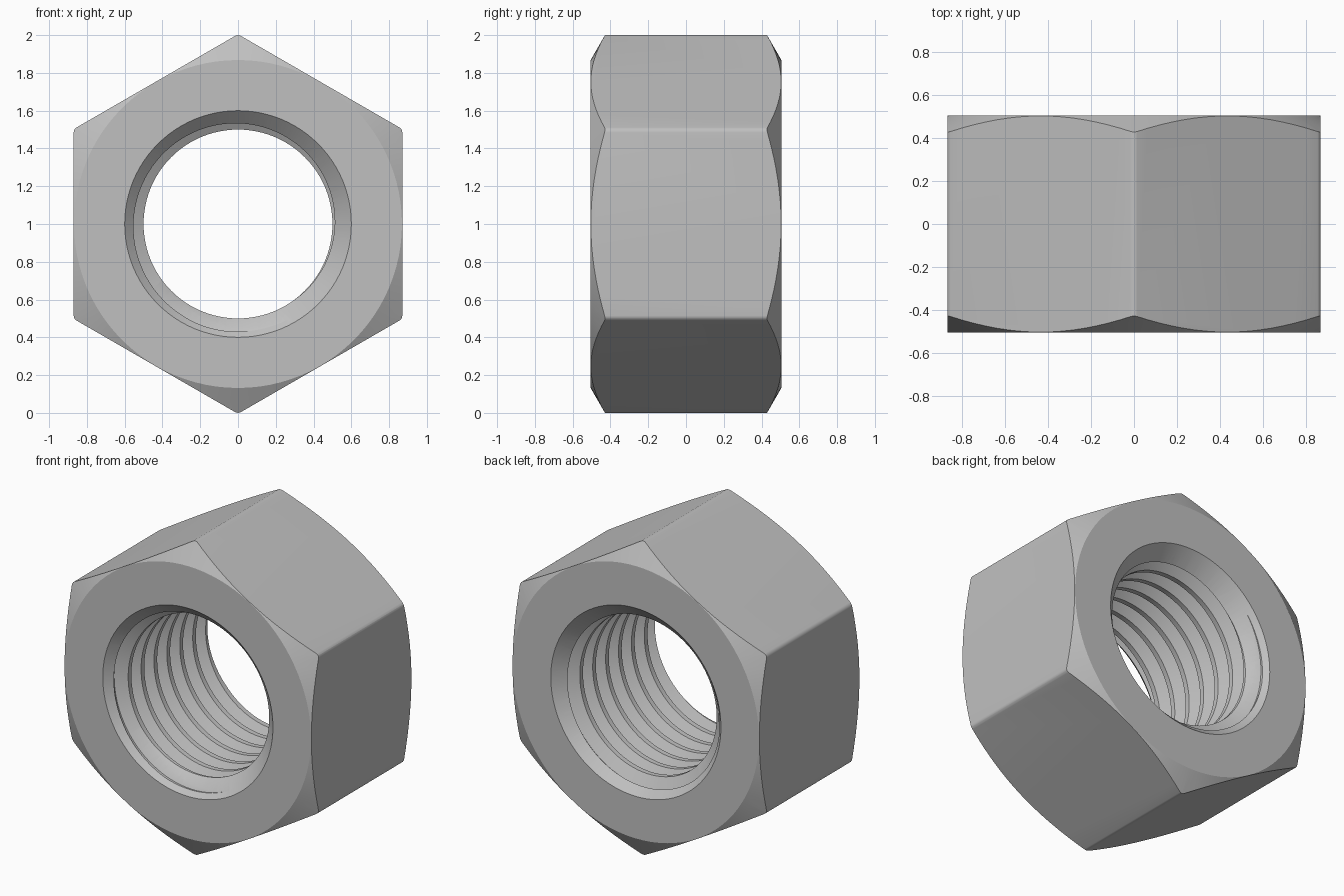
import bpy
import bmesh
from math import sin, cos, pi, tau, radians

if "Cube" in bpy.data.objects:
    bpy.data.objects.remove(bpy.data.objects["Cube"])

HALF = 0.505                  # half thickness of the nut
APOTHEM = 0.87                # half the distance across flats
MINOR, MAJOR = 0.5, 0.57      # thread radii
PITCH = 0.13
STEPS = 96                    # segments round a circle


def add_object(name, bm):
    bmesh.ops.recalc_face_normals(bm, faces=bm.faces[:])
    mesh = bpy.data.meshes.new(name)
    bm.to_mesh(mesh)
    bm.free()
    obj = bpy.data.objects.new(name, mesh)
    bpy.context.collection.objects.link(obj)
    return obj


def add_lathe(bm, profile, sides):
    """Closed solid around the bore axis from (radius, y) pairs."""
    rings = []
    for r, y in profile:
        angles = [pi / 2 + tau * i / sides for i in range(sides)]
        rings.append([bm.verts.new((r * cos(a), y, 1 + r * sin(a))) for a in angles])
    for a, b in zip(rings, rings[1:]):
        for i in range(sides):
            j = (i + 1) % sides
            bm.faces.new((a[i], a[j], b[j], b[i]))
    bm.faces.new(rings[0])
    bm.faces.new(rings[-1])


def boolean(target, cutter, operation):
    mod = target.modifiers.new(operation.title(), 'BOOLEAN')
    mod.operation = operation
    mod.solver = 'EXACT'
    mod.object = cutter
    bpy.context.view_layer.objects.active = target
    bpy.ops.object.modifier_apply(modifier=mod.name)
    bpy.data.objects.remove(cutter)


# Hexagonal body with softly rounded long edges
bm = bmesh.new()
corner = APOTHEM / cos(pi / 6)
add_lathe(bm, [(corner, -HALF), (corner, HALF)], 6)
long_edges = [e for e in bm.edges if abs(e.verts[0].co.y - e.verts[1].co.y) > HALF]
bmesh.ops.bevel(bm, geom=long_edges, offset=0.017, segments=4, profile=0.5, affect='EDGES')
nut = add_object("hex_nut", bm)

# Conical chamfer on the outer corners of both faces
bm = bmesh.new()
rim, wide, drop = 0.868, 1.08, 0.122
end = HALF + 0.02
add_lathe(bm, [(rim - 0.0347, -end), (wide, drop - HALF), (wide, HALF - drop),
               (rim - 0.0347, end)], STEPS)
boolean(nut, add_object("corner_chamfer", bm), 'INTERSECT')

# Right-hand threaded bore: trapezoid groove swept along a helix
bm = bmesh.new()
flank = (MAJOR - MINOR) * 0.577
groove = 0.75 * PITCH
knots = [(0, MINOR), (flank, MAJOR), (groove - flank, MAJOR), (groove, MINOR), (PITCH, MINOR)]
turns = 12
columns = []
for m in range(turns * STEPS + 1):
    a = pi / 2 - tau * m / STEPS
    y0 = -HALF + 0.048 + PITCH * (m / STEPS - 2)
    columns.append([bm.verts.new((r * cos(a), y0 + d, 1 + r * sin(a))) for d, r in knots])
for a, b in zip(columns, columns[1:]):
    for k in range(len(knots) - 1):
        bm.faces.new((a[k], a[k + 1], b[k + 1], b[k]))
bmesh.ops.remove_doubles(bm, verts=bm.verts[:], dist=0.0001)
open_edges = [e for e in bm.edges if e.is_boundary]
caps = {s: bm.verts.new((0, s * 0.9, 1)) for s in (-1, 1)}
for e in open_edges:
    side = 1 if e.verts[0].co.y > 0 else -1
    bm.faces.new((e.verts[0], e.verts[1], caps[side]))
boolean(nut, add_object("thread_cutter", bm), 'DIFFERENCE')

# Countersinks at both mouths of the bore
bm = bmesh.new()
for s in (-1, 1):
    add_lathe(bm, [(0.7, s * (HALF + 0.1)), (0.45, s * (HALF - 0.15))], STEPS)
boolean(nut, add_object("countersink_cutter", bm), 'DIFFERENCE')

# Plain grey steel
steel = bpy.data.materials.new("grey_steel")
steel.use_nodes = True
colour = (0.53, 0.53, 0.53, 1)
steel.diffuse_color = colour
steel.node_tree.nodes["Principled BSDF"].inputs["Base Color"].default_value = colour
nut.data.materials.clear()
nut.data.materials.append(steel)

for obj in bpy.context.selected_objects:
    obj.select_set(False)
nut.select_set(True)
bpy.context.view_layer.objects.active = nut
bpy.ops.object.shade_smooth_by_angle(angle=radians(25))
